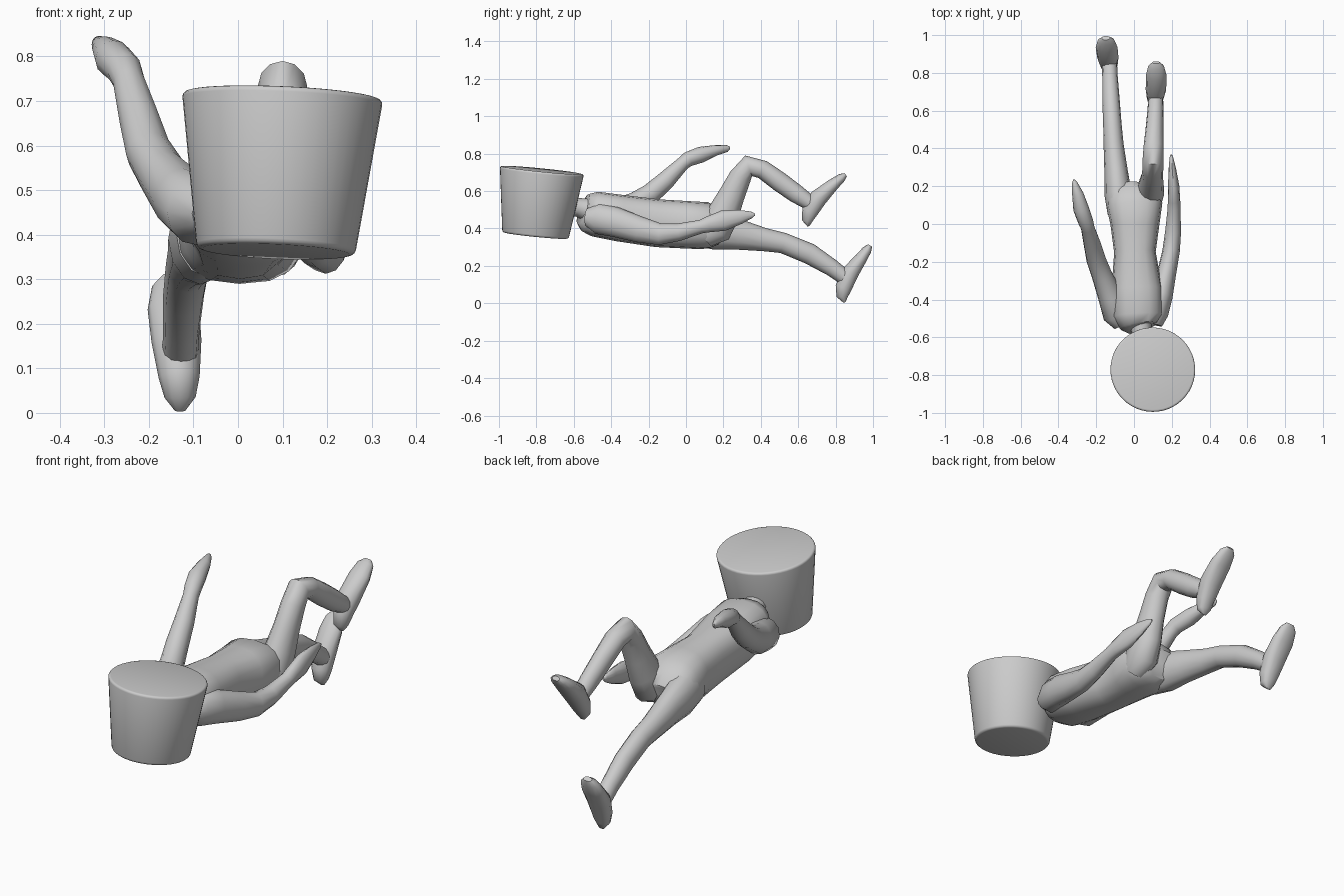
import bpy, bmesh, math
from mathutils import Vector


def finish(name, bm, angle=50):
    bmesh.ops.recalc_face_normals(bm, faces=bm.faces)
    me = bpy.data.meshes.new(name)
    bm.to_mesh(me)
    bm.free()
    ob = bpy.data.objects.new(name, me)
    bpy.context.collection.objects.link(ob)
    bpy.ops.object.select_all(action='DESELECT')
    ob.select_set(True)
    bpy.context.view_layer.objects.active = ob
    bpy.ops.object.shade_smooth_by_angle(angle=math.radians(angle))
    return ob


def loft(name, secs, sides=12, power=1.0, flat=1.0):
    """Rings (x, y, z, half width, half depth) along a path; flat trims the sole side."""
    bm = bmesh.new()
    pts = [Vector(s[:3]) for s in secs]
    rings = []
    for i, s in enumerate(secs):
        t = (pts[min(i + 1, len(pts) - 1)] - pts[max(i - 1, 0)]).normalized()
        u = Vector((1, 0, 0))
        u = (u - t * u.dot(t)).normalized()
        v = t.cross(u)
        ring = []
        for k in range(sides):
            a = 2 * math.pi * k / sides
            c, d = math.cos(a), math.sin(a)
            c = math.copysign(abs(c) ** power, c)
            d = min(math.copysign(abs(d) ** power, d), flat)
            ring.append(bm.verts.new(pts[i] + u * c * s[3] + v * d * s[4]))
        rings.append(ring)
    for a, b in zip(rings, rings[1:]):
        for k in range(sides):
            n = (k + 1) % sides
            bm.faces.new((a[k], a[n], b[n], b[k]))
    bm.faces.new(rings[0])
    bm.faces.new(rings[-1])
    return finish(name, bm)


# Bucket head, tapered and slightly tilted, with softened rims
low, high = Vector((.085, -.805, .362)), Vector((.1, -.77, .712))
axis = high - low
bm = bmesh.new()
bmesh.ops.create_cone(bm, cap_ends=True, segments=48, radius1=.178, radius2=.226, depth=axis.length)
rims = [e for e in bm.edges if any(len(f.verts) > 4 for f in e.link_faces)]
bmesh.ops.bevel(bm, geom=rims, offset=.012, segments=3, profile=.5, affect='EDGES')
head = finish("bucket_head", bm, 40)
head.rotation_mode = 'QUATERNION'
head.rotation_quaternion = axis.to_track_quat('Z', 'Y')
head.location = (low + high) / 2

# Neck and torso
loft("neck", [(.03, -.48, .49, .07, .07), (.035, -.545, .505, .057, .057),
              (.042, -.58, .513, .05, .05), (.05, -.66, .52, .06, .06)])
loft("torso", [
    (.03, -.555, .49, .06, .07), (.025, -.54, .485, .1, .1), (.02, -.49, .478, .135, .12),
    (.015, -.35, .455, .135, .125), (.005, -.15, .428, .11, .128),
    (.005, 0, .42, .13, .127), (.003, .1, .415, .148, .127),
    (-.01, .16, .395, .13, .105), (-.01, .2, .38, .09, .07)], sides=16, power=.8)

# Raised arm
loft("raised_arm", [
    (-.06, -.53, .45, .05, .05), (-.09, -.48, .455, .075, .08), (-.125, -.38, .48, .067, .075),
    (-.17, -.27, .535, .055, .06), (-.2, -.19, .585, .052, .055), (-.22, -.11, .655, .046, .05),
    (-.245, -.02, .745, .036, .037), (-.255, .01, .77, .04, .04), (-.28, .08, .795, .042, .043),
    (-.298, .16, .818, .03, .028), (-.315, .22, .828, .014, .018), (-.318, .235, .832, .004, .006)])

# Lowered arm
loft("lowered_arm", [
    (.1, -.53, .46, .05, .05), (.115, -.47, .455, .067, .085), (.145, -.38, .435, .06, .08),
    (.175, -.25, .395, .05, .07), (.197, -.14, .37, .046, .058), (.207, -.04, .38, .042, .047),
    (.212, .08, .41, .034, .036), (.212, .12, .422, .033, .043), (.21, .2, .442, .03, .055),
    (.203, .29, .462, .02, .038), (.198, .35, .473, .01, .018), (.197, .368, .475, .004, .006)])

# Straight leg with foot
loft("straight_leg", [
    (-.07, .06, .405, .07, .1), (-.085, .16, .39, .072, .103), (-.095, .28, .368, .062, .082),
    (-.108, .42, .34, .053, .062), (-.114, .52, .322, .049, .055), (-.122, .66, .265, .046, .056),
    (-.127, .78, .19, .041, .046), (-.13, .86, .13, .04, .04)])
loft("straight_leg_foot", [
    (-.13, .848, .005, .012, .006), (-.13, .838, .035, .035, .033), (-.132, .845, .08, .046, .047),
    (-.138, .88, .16, .056, .05), (-.145, .935, .235, .058, .036), (-.148, .97, .285, .045, .027),
    (-.149, .985, .308, .022, .013)], flat=.85)

# Bent leg with foot
loft("bent_leg", [
    (.075, .1, .36, .06, .065), (.085, .16, .4, .075, .09), (.09, .2, .48, .068, .085),
    (.096, .245, .58, .058, .07), (.1, .29, .675, .055, .06), (.1, .335, .735, .055, .058),
    (.103, .41, .715, .052, .05), (.108, .5, .65, .047, .053), (.113, .59, .585, .043, .05),
    (.115, .65, .545, .04, .042), (.115, .68, .52, .036, .034)])
loft("bent_leg_foot", [
    (.11, .655, .412, .012, .006), (.11, .65, .44, .035, .03), (.112, .665, .49, .044, .048),
    (.116, .71, .56, .054, .052), (.118, .785, .63, .055, .036), (.117, .835, .672, .042, .025),
    (.117, .855, .687, .02, .011)], flat=.85)
